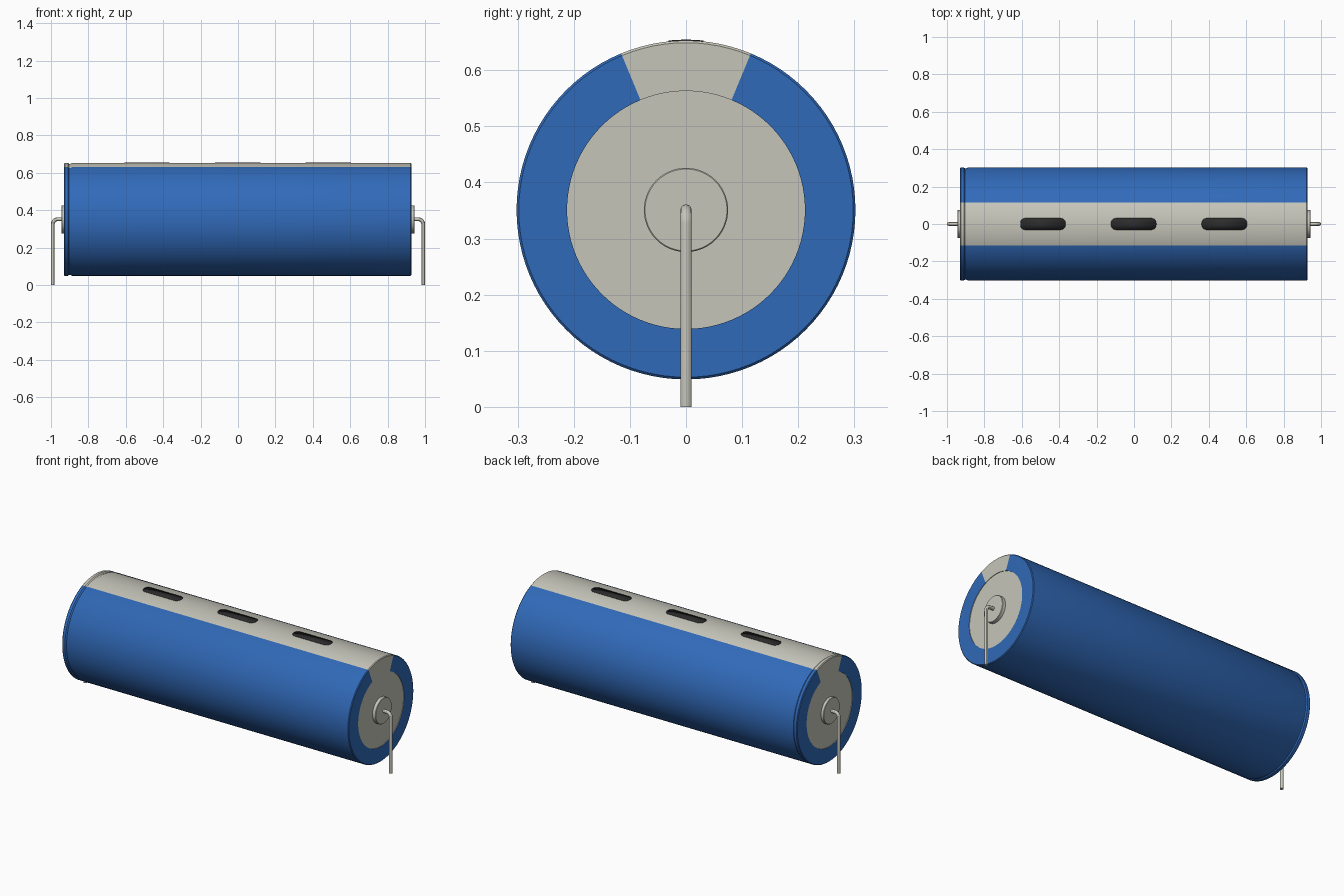
import bpy, bmesh, math
from mathutils import Matrix, Vector

cube = bpy.data.objects.get("Cube")
if cube:
    bpy.data.objects.remove(cube, do_unlink=True)

AXIS_Z = 0.351
RADIUS = 0.302
DISC_R = 0.212
SEGMENTS = 96
STRIPE_HALF = math.radians(22.5)


def material(name, color, roughness=0.5):
    m = bpy.data.materials.new(name)
    m.use_nodes = True
    m.diffuse_color = (*color, 1)
    bsdf = m.node_tree.nodes["Principled BSDF"]
    bsdf.inputs["Base Color"].default_value = (*color, 1)
    bsdf.inputs["Roughness"].default_value = roughness
    return m


BLUE = material("sleeve_blue", (0.03, 0.142, 0.48))
GREY = material("warm_grey", (0.565, 0.558, 0.49))
DARK = material("dash_charcoal", (0.025, 0.025, 0.025))


def finish(name, bm, mats):
    bmesh.ops.recalc_face_normals(bm, faces=bm.faces)
    mesh = bpy.data.meshes.new(name)
    bm.to_mesh(mesh)
    bm.free()
    for m in mats:
        mesh.materials.append(m)
    obj = bpy.data.objects.new(name, mesh)
    bpy.context.collection.objects.link(obj)
    smooth(obj)
    return obj


def smooth(obj):
    bpy.ops.object.select_all(action="DESELECT")
    obj.select_set(True)
    bpy.context.view_layer.objects.active = obj
    bpy.ops.object.shade_smooth_by_angle(angle=math.radians(30))


def lathe(name, profile, mats):
    """Revolve (x, radius) points around the long axis."""
    bm = bmesh.new()
    verts = [bm.verts.new((x, 0, r)) for x, r in profile]
    edges = [bm.edges.new(pair) for pair in zip(verts, verts[1:])]
    bmesh.ops.spin(bm, geom=verts + edges, cent=(0, 0, 0), axis=(1, 0, 0),
                   angle=math.tau, steps=SEGMENTS, use_duplicate=False)
    bmesh.ops.remove_doubles(bm, verts=bm.verts, dist=0.0002)
    bmesh.ops.translate(bm, verts=bm.verts, vec=(0, 0, AXIS_Z))
    return finish(name, bm, mats)


# Sleeved body with a crimp groove near one end and slightly sunk end discs
left, right, sink, edge = -0.93, 0.927, 0.003, 0.004
body = lathe("body", [
    (left + sink, 0), (left + sink, DISC_R), (left, DISC_R),
    (left, RADIUS - edge), (left + edge, RADIUS),
    (-0.91, RADIUS), (-0.903, RADIUS - 0.005), (-0.897, RADIUS - 0.005),
    (-0.887, RADIUS),
    (right - edge, RADIUS), (right, RADIUS - edge),
    (right, DISC_R), (right - sink, DISC_R), (right - sink, 0)], [BLUE, GREY])

# Grey on the end discs and on the stripe along the top
for face in body.data.polygons:
    c = face.center - Vector((0, 0, AXIS_Z))
    on_stripe = abs(math.atan2(c.y, c.z)) < STRIPE_HALF
    on_disc = math.hypot(c.y, c.z) < DISC_R + 0.001
    face.material_index = int(on_stripe or on_disc)


# Dark rounded dashes lying on the stripe
def dash(name, cx, half_len=0.121, half_wid=0.031, corner=0.026):
    bm = bmesh.new()
    rows = []
    steps = 20
    for i in range(steps + 1):
        y = -half_wid * math.cos(math.pi * i / steps)
        over = max(0, abs(y) - (half_wid - corner))
        hx = half_len - corner + math.sqrt(max(0, corner ** 2 - over ** 2))
        z = AXIS_Z + math.sqrt((RADIUS + 0.0015) ** 2 - y * y)
        rows.append([bm.verts.new((cx + s * hx, y, z)) for s in (-1, 1)])
    for a, b in zip(rows, rows[1:]):
        bm.faces.new((a[0], a[1], b[1], b[0]))
    obj = finish(name, bm, [DARK])
    mod = obj.modifiers.new("thickness", "SOLIDIFY")
    mod.thickness = 0.003
    mod.offset = -1


for label, cx in (("left", 0.483), ("middle", -0.002), ("right", -0.487)):
    dash("stripe_dash_" + label, cx)


# Bent wire lead: out of the end, round the corner and down to the ground
def lead(name, side, wire=0.01, bend=0.025):
    x_out = 0.99
    pts = [(0.92, AXIS_Z)]
    for i in range(9):
        a = math.pi / 2 * i / 8
        pts.append((x_out - bend + bend * math.sin(a),
                    AXIS_Z - bend + bend * math.cos(a)))
    pts.append((x_out, 0))
    curve = bpy.data.curves.new(name, "CURVE")
    curve.dimensions = "3D"
    curve.bevel_depth = wire
    curve.bevel_resolution = 4
    curve.use_fill_caps = True
    spline = curve.splines.new("POLY")
    spline.points.add(len(pts) - 1)
    for p, (x, z) in zip(spline.points, pts):
        p.co = (side * x, 0, z, 1)
    curve.materials.append(GREY)
    obj = bpy.data.objects.new(name, curve)
    bpy.context.collection.objects.link(obj)
    bpy.ops.object.select_all(action="DESELECT")
    obj.select_set(True)
    bpy.context.view_layer.objects.active = obj
    bpy.ops.object.convert(target="MESH")
    smooth(bpy.context.view_layer.objects.active)


# Raised terminal boss and lead at each end
for label, side in (("left", 1), ("right", -1)):
    lathe("terminal_" + label, [
        (side * 0.915, 0), (side * 0.915, 0.075), (side * 0.942, 0.075),
        (side * 0.944, 0.073), (side * 0.944, 0)], [GREY])
    lead("lead_" + label, side)
